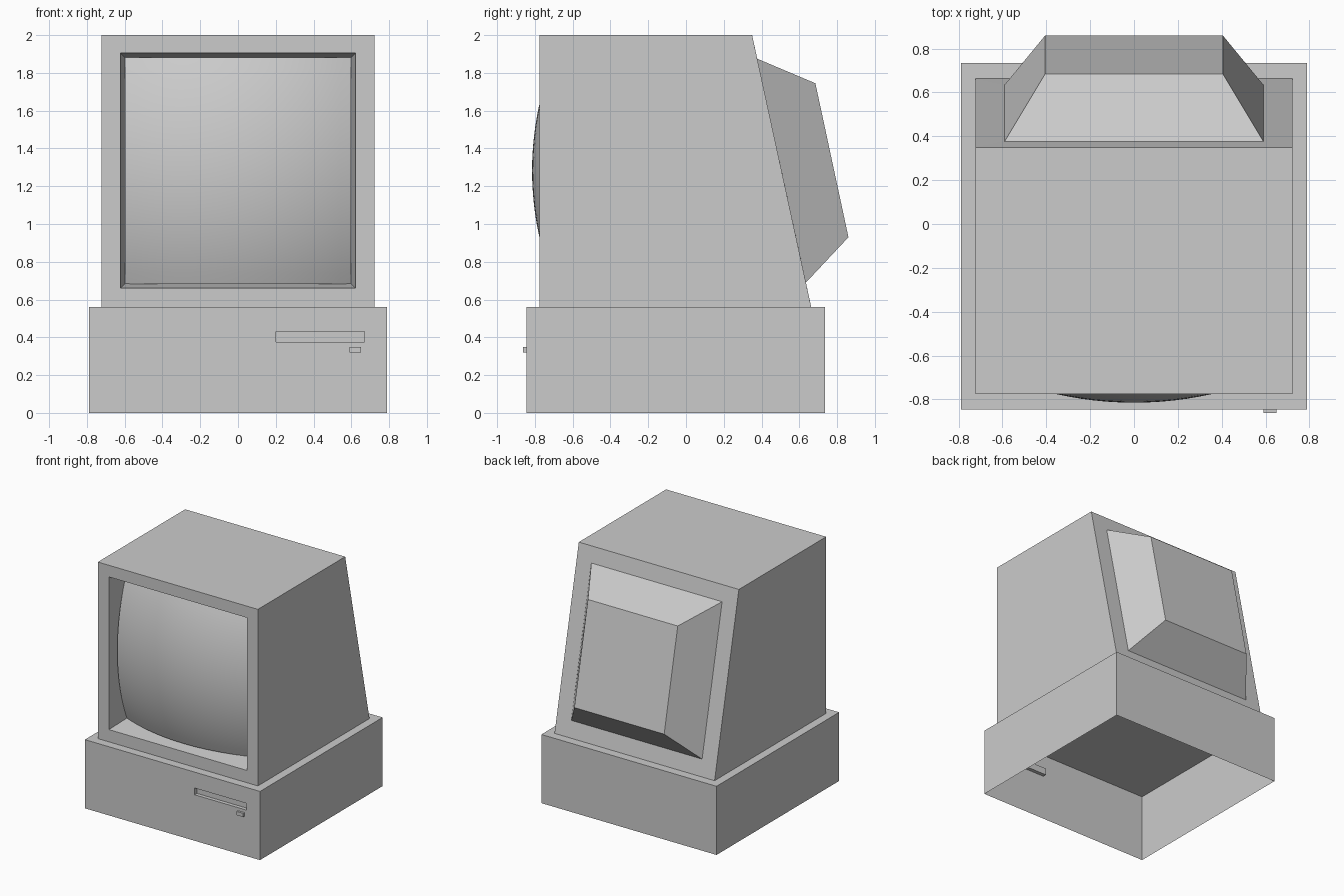
import bpy, bmesh, math

if "Cube" in bpy.data.objects:
    bpy.data.objects.remove(bpy.data.objects["Cube"])


def make_object(name, bm):
    mesh = bpy.data.meshes.new(name)
    bm.to_mesh(mesh)
    bm.free()
    obj = bpy.data.objects.new(name, mesh)
    bpy.context.collection.objects.link(obj)
    return obj


def loft(name, loops, cap_front=False, cap_back=False, open_z=None):
    """Skin rectangles (x0, x1, y_low, z_low, y_high, z_high) listed front to back."""
    bm = bmesh.new()
    rings = []
    for x0, x1, ya, za, yb, zb in loops:
        corners = [(x0, ya, za), (x1, ya, za), (x1, yb, zb), (x0, yb, zb)]
        rings.append([bm.verts.new(c) for c in corners])
    for a, b in zip(rings, rings[1:]):
        for i in range(4):
            j = (i + 1) % 4
            bm.faces.new((a[i], b[i], b[j], a[j]))
    if cap_front:
        bm.faces.new(rings[0])
    if cap_back:
        bm.faces.new(rings[-1][::-1])
    # Leave the underside open
    if open_z is not None:
        under = [f for f in bm.faces if all(abs(v.co.z - open_z) < 1e-5 for v in f.verts)]
        bmesh.ops.delete(bm, geom=under, context='FACES')
    return make_object(name, bm)


# Computer case: recessed disk slot in the front, hollow underneath
loft("computer_case", [
    (0.20, 0.67, -0.815, 0.375, -0.815, 0.43),
    (0.20, 0.67, -0.845, 0.375, -0.845, 0.43),
    (-0.79, 0.79, -0.845, 0.0, -0.845, 0.56),
    (-0.79, 0.79, 0.735, 0.0, 0.735, 0.56),
], cap_front=True, cap_back=True, open_z=0.0)

# Eject button
loft("eject_button", [
    (0.59, 0.65, -0.862, 0.32, -0.862, 0.35),
    (0.59, 0.65, -0.845, 0.32, -0.845, 0.35),
], cap_front=True)

# Monitor housing: screen recess, front frame, slanted back and tapered hump
loft("monitor_housing", [
    (-0.598, 0.598, -0.575, 0.685, -0.575, 1.88),
    (-0.622, 0.622, -0.775, 0.66, -0.775, 1.905),
    (-0.722, 0.722, -0.775, 0.56, -0.775, 2.0),
    (-0.722, 0.722, 0.663, 0.56, 0.35, 2.0),
    (-0.59, 0.59, 0.635, 0.69, 0.377, 1.875),
    (-0.405, 0.405, 0.86, 0.93, 0.685, 1.745),
], cap_back=True, open_z=0.56)

# Bulging screen: a square patch of a large sphere
RADIUS, FRONT, MID_Z = 1.62, -0.815, 1.2825
bm = bmesh.new()
bmesh.ops.create_grid(bm, x_segments=20, y_segments=20, size=0.599)
for v in bm.verts:
    x, z = v.co.x, v.co.y
    v.co = (x, FRONT + RADIUS - math.sqrt(RADIUS ** 2 - x * x - z * z), MID_Z + z)
for f in bm.faces:
    f.smooth = True
make_object("screen", bm)
